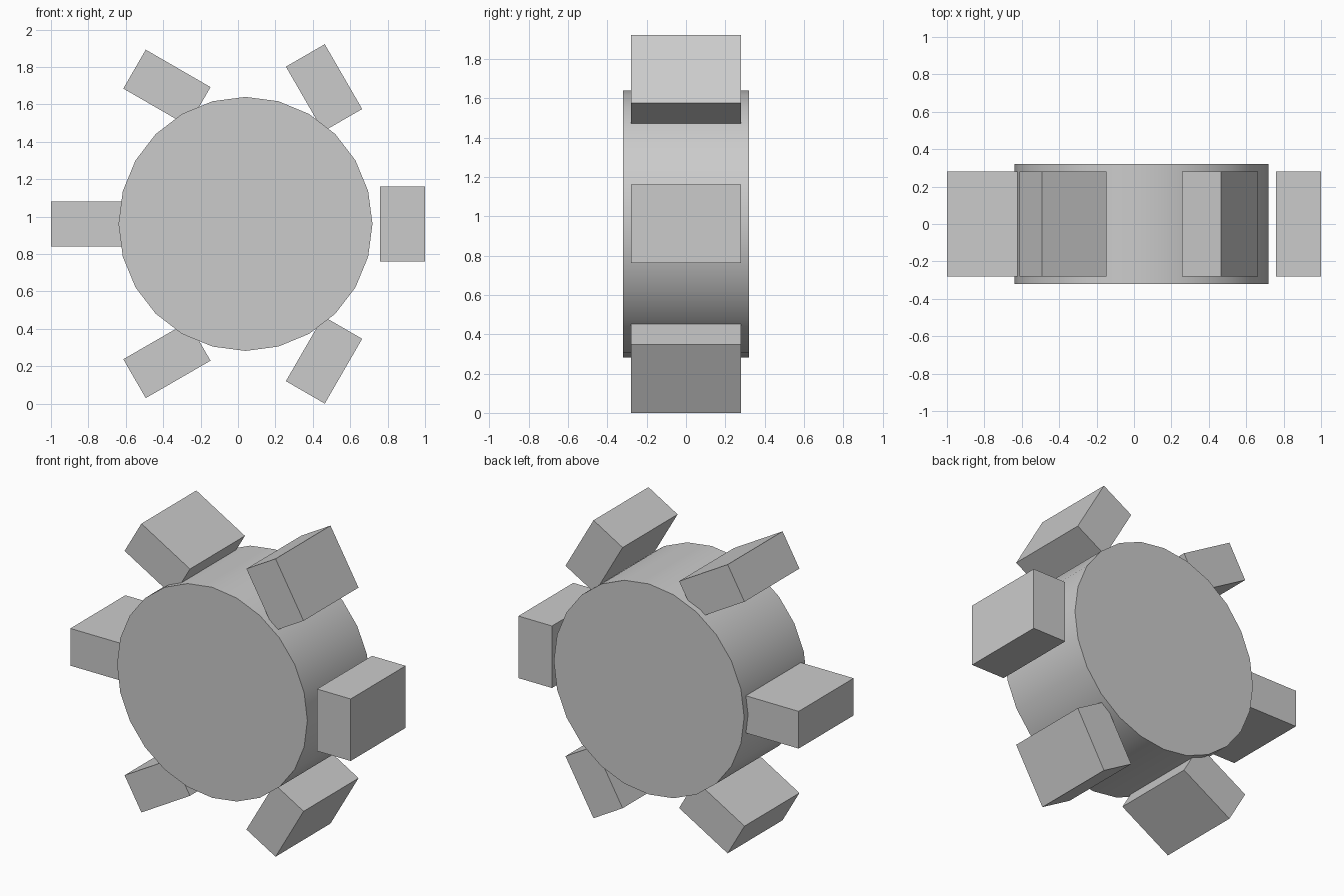
import bpy
import math

# Remove the default cube
cube = bpy.data.objects.get("Cube")
if cube:
    bpy.data.objects.remove(cube, do_unlink=True)

CENTER_X, CENTER_Z = 0.04, 0.961
DRUM_RADIUS, DRUM_DEPTH = 0.679, 0.64
BLOCK_SIZE = (0.24, 0.56, 0.40)
BLOCK_DISTANCE = 0.84
BLOCK_COUNT = 6

# Single plain material
grey = bpy.data.materials.new("plain_grey")
grey.use_nodes = True
colour = (0.6, 0.6, 0.6, 1.0)
grey.diffuse_color = colour
grey.node_tree.nodes["Principled BSDF"].inputs["Base Color"].default_value = colour


def finish(name):
    obj = bpy.context.object
    obj.name = name
    obj.data.name = name
    obj.data.materials.append(grey)
    return obj


# Central drum, lying along y, with a smooth rim and flat caps
bpy.ops.mesh.primitive_cylinder_add(
    vertices=24, radius=DRUM_RADIUS, depth=DRUM_DEPTH,
    location=(CENTER_X, 0, CENTER_Z), rotation=(math.pi / 2, 0, 0))
finish("drum")
bpy.ops.object.shade_smooth_by_angle(angle=math.radians(30))

# Ring of blocks, each turned by half of its angle around the drum
for i in range(BLOCK_COUNT):
    angle = math.tau * i / BLOCK_COUNT
    bpy.ops.mesh.primitive_cube_add(
        size=1,
        location=(CENTER_X + BLOCK_DISTANCE * math.cos(angle), 0,
                  CENTER_Z + BLOCK_DISTANCE * math.sin(angle)),
        rotation=(0, -angle / 2, 0))
    block = finish(f"block_{i + 1}")
    block.scale = BLOCK_SIZE
